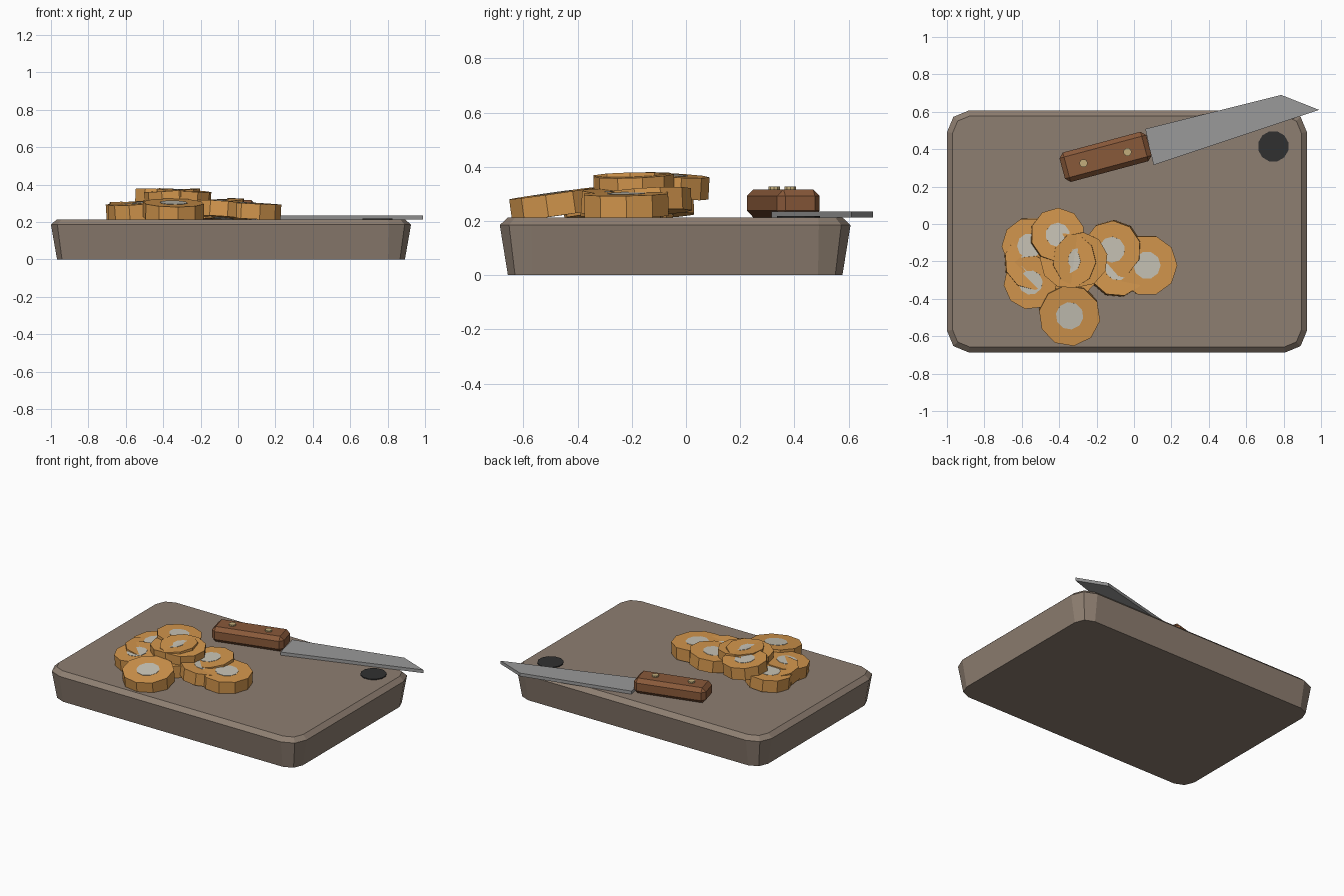
import bpy, bmesh
from math import cos, sin, pi, radians
from mathutils import Euler, Matrix

if "Cube" in bpy.data.objects:
    bpy.data.objects.remove(bpy.data.objects["Cube"])


def material(name, r, g, b):
    m = bpy.data.materials.new(name)
    m.diffuse_color = (r, g, b, 1)
    m.use_nodes = True
    m.node_tree.nodes["Principled BSDF"].inputs["Base Color"].default_value = m.diffuse_color
    return m


WOOD = material("board_wood", 0.27, 0.21, 0.165)
ORANGE = material("orange_rind", 0.66, 0.31, 0.075)
CORE = material("pale_core", 0.58, 0.55, 0.47)
STEEL = material("steel", 0.32, 0.32, 0.32)
HANDLE = material("handle_wood", 0.25, 0.10, 0.042)
BRASS = material("brass", 0.55, 0.42, 0.20)
DARK = material("dark", 0.03, 0.03, 0.03)


def loft(name, rings, mats, tops=0):
    """Closed solid through equally sized rings of 3D points."""
    n = len(rings[0])
    verts = [p for ring in rings for p in ring]
    faces = [tuple(reversed(range(n)))]
    for k in range(len(rings) - 1):
        a, b = k * n, (k + 1) * n
        faces += [(a + i, a + (i + 1) % n, b + (i + 1) % n, b + i) for i in range(n)]
    faces.append(tuple(range(len(verts) - n, len(verts))))
    me = bpy.data.meshes.new(name)
    me.from_pydata(verts, [], faces)
    for m in mats:
        me.materials.append(m)
    me.polygons[-1].material_index = tops
    ob = bpy.data.objects.new(name, me)
    bpy.context.collection.objects.link(ob)
    return ob


def circle(r, z, n, cx=0, cy=0, turn=0):
    return [(cx + r * cos(2 * pi * i / n + turn), cy + r * sin(2 * pi * i / n + turn), z)
            for i in range(n)]


def rounded_rect(hx, hy, r, z, cx=-0.0375, cy=-0.04):
    pts = []
    for q, (sx, sy) in enumerate([(1, 1), (-1, 1), (-1, -1), (1, -1)]):
        for k in range(3):
            a = pi / 2 * q + pi / 4 * k
            pts.append((cx + sx * (hx - r) + r * cos(a), cy + sy * (hy - r) + r * sin(a), z))
    return pts


# Cutting board with tapered sides and a chamfered rim
loft("cutting_board", [rounded_rect(0.93, 0.617, 0.09, 0),
                       rounded_rect(0.9625, 0.647, 0.117, 0.185),
                       rounded_rect(0.932, 0.617, 0.09, 0.213)], [WOOD])

# Dark hanging hole
loft("hanging_hole", [circle(0.083, 0.205, 12, 0.745, 0.415, pi / 12),
                      circle(0.083, 0.219, 12, 0.745, 0.415, pi / 12)], [DARK])

# Knife blade
blade = [(0.105, 0.315), (0.99, 0.61), (0.787, 0.69), (0.06, 0.508)]
loft("knife_blade", [[(x, y, z) for x, y in blade] for z in (0.213, 0.235)], [STEEL])

# Knife handle: chamfered block
bm = bmesh.new()
bmesh.ops.create_cube(bm, size=1, matrix=Matrix.Diagonal((0.48, 0.163, 0.104, 1)))
bmesh.ops.bevel(bm, geom=bm.edges[:], offset=0.025, segments=1, affect='EDGES')
me = bpy.data.meshes.new("knife_handle")
bm.to_mesh(me)
bm.free()
me.materials.append(HANDLE)
handle = bpy.data.objects.new("knife_handle", me)
handle.location = (-0.152, 0.359, 0.265)
handle.rotation_euler.z = radians(15)
bpy.context.collection.objects.link(handle)

# Handle rivets
for i, (x, y) in enumerate([(-0.27, 0.325), (-0.035, 0.385)]):
    loft(f"rivet_{i + 1}", [circle(0.022, 0.29, 10, x, y), circle(0.022, 0.327, 10, x, y)], [BRASS])

# Vegetable slices: x, y, centre z, radius, tilt about x and y (degrees)
SLICES = [
    (0.067, -0.220, 0.260, 0.163, 1, 3),
    (-0.115, -0.135, 0.272, 0.155, 3, -4),
    (-0.090, -0.235, 0.262, 0.155, -4, 4),
    (-0.330, -0.240, 0.258, 0.150, 0, 0),
    (-0.345, -0.485, 0.262, 0.165, 8, 1),
    (-0.550, -0.310, 0.260, 0.145, 4, -4),
    (-0.540, -0.200, 0.256, 0.155, -3, 3),
    (-0.555, -0.115, 0.262, 0.150, 2, -4),
    (-0.410, -0.060, 0.328, 0.145, -3, 3),
    (-0.350, -0.195, 0.328, 0.150, 1, -4),
    (-0.290, -0.190, 0.328, 0.148, 2, 4),
]
for i, (x, y, z, r, tx, ty) in enumerate(SLICES):
    h, turn = 0.041, i * 0.9
    rind = loft(f"slice_{i + 1}", [circle(r, -h, 10, turn=turn), circle(r, h, 10, turn=turn)], [ORANGE])
    core = loft(f"slice_core_{i + 1}", [circle(r * 0.45, -h - 0.002, 10, turn=turn),
                                        circle(r * 0.45, h + 0.002, 10, turn=turn)], [CORE])
    for ob in (rind, core):
        ob.location = (x, y, z)
        ob.rotation_euler = Euler((radians(tx), radians(ty), 0))
